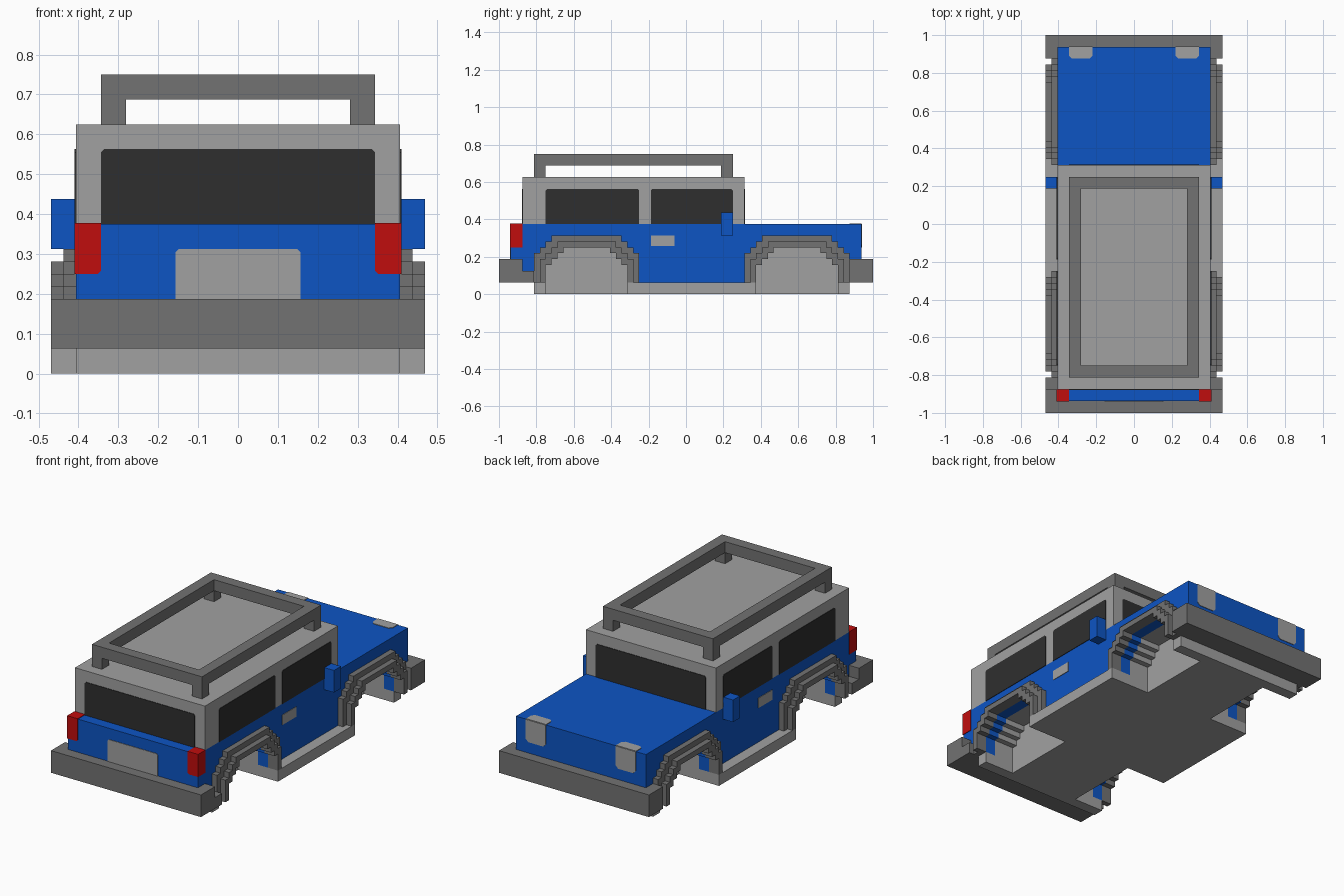
import bpy
import bmesh

if "Cube" in bpy.data.objects:
    bpy.data.objects.remove(bpy.data.objects["Cube"], do_unlink=True)

U = 1 / 32   # block size; all part sizes below are in blocks
THIN = 0.1   # thickness of painted plates, in blocks


def material(name, r, g, b):
    m = bpy.data.materials.new(name)
    m.use_nodes = True
    m.diffuse_color = (r, g, b, 1)
    m.node_tree.nodes["Principled BSDF"].inputs["Base Color"].default_value = (r, g, b, 1)
    return m


BLUE = material("body blue", 0.004, 0.09, 0.55)
GREY = material("light grey", 0.355, 0.355, 0.355)
DARK = material("trim grey", 0.17, 0.17, 0.17)
GLASS = material("dark glass", 0.028, 0.028, 0.028)
RED = material("lamp red", 0.53, 0.004, 0.004)


def prism(name, outline, axis, a, b, mat):
    """Extrude a 2D outline from a to b along the given axis."""
    place = {"x": lambda p, t: (t, p[0], p[1]),
             "y": lambda p, t: (p[0], t, p[1]),
             "z": lambda p, t: (p[0], p[1], t)}[axis]
    bm = bmesh.new()
    low, high = [[bm.verts.new([c * U for c in place(p, t)]) for p in outline] for t in (a, b)]
    bm.faces.new(low)
    bm.faces.new(high)
    n = len(outline)
    for i in range(n):
        j = (i + 1) % n
        bm.faces.new((low[i], low[j], high[j], high[i]))
    bmesh.ops.recalc_face_normals(bm, faces=bm.faces)
    mesh = bpy.data.meshes.new(name)
    bm.to_mesh(mesh)
    bm.free()
    mesh.materials.append(mat)
    ob = bpy.data.objects.new(name, mesh)
    bpy.context.collection.objects.link(ob)
    return ob


def rect(u0, u1, v0, v1):
    return [(u0, v0), (u1, v0), (u1, v1), (u0, v1)]


def box(name, x0, x1, y0, y1, z0, z1, mat):
    return prism(name, rect(x0, x1, y0, y1), "z", z0, z1, mat)


def clipped(u0, u1, v0, v1, c, top=True):
    """Rectangle with two clipped corners at the top or the bottom."""
    if top:
        return [(u0, v0), (u1, v0), (u1, v1 - c), (u1 - c, v1), (u0 + c, v1), (u0, v1 - c)]
    return [(u0 + c, v0), (u1 - c, v0), (u1, v0 + c), (u1, v1), (u0, v1), (u0, v0 + c)]


def arch(c, grow=0):
    """Stepped wheel arch, from the rear foot over to the front foot."""
    half = [(7 + grow, 2)]
    for i in range(4):
        half.append((7 + grow - i, 5 + grow + i))
        if i < 3:
            half.append((6 + grow - i, 5 + grow + i))
    return [(c - w, z) for w, z in half] + [(c + w, z) for w, z in reversed(half)]


REAR, FRONT = -17, 19   # wheel arch centres

# Chassis slab with wheel wells and sills
side = [(7, -24), (7, -10), (15, -10), (15, 12), (7, 12), (7, 26), (13, 26), (13, 28)]
side = [(13, -26), (13, -24)] + side
prism("chassis", side + [(-x, y) for x, y in reversed(side)], "z", 0, 2, GREY)
box("chassis_core", -7, 7, -28, 28, 2, 9, GREY)

# Body: hood and tail centre, end panels
box("body_top", -11, 11, -28, 28, 9, 12, BLUE)
box("tail_panel", -11, 11, -30, -28, 6, 12, BLUE)
box("nose_panel", -11, 11, 28, 30, 6, 12, BLUE)

lower = [(-28, 6), (-28, 4), (-26, 4), (-26, 2)] + arch(REAR) + arch(FRONT) + [(28, 2), (28, 6)]
shell = [(-30, 6)] + lower + [(30, 6), (30, 12), (-30, 12)]
liner = lower + [(28, 9), (-28, 9)]

# Cabin and glass
box("cabin", -13, 13, -28, 10, 12, 20, GREY)
pane = clipped(-11, 11, 12, 18, 0.25)
prism("rear_window", pane, "y", -28 - THIN, -28, GLASS)
prism("windshield", pane, "y", 10, 10 + THIN, GLASS)

# Bumpers and number plate panel
box("rear_bumper", -15, 15, -32, -28, 2, 6, DARK)
box("rear_bumper_step", -15, 15, -28, -26, 2, 4, DARK)
box("front_bumper", -15, 15, 28, 32, 2, 6, DARK)
prism("tail_plate", clipped(-5, 5, 6, 10, 0.25), "y", -30 - THIN, -30, GREY)

# Parts repeated on both sides
for s, tag in ((1, "left"), (-1, "right")):
    prism(tag + "_body_side", shell, "x", s * 11, s * 13, BLUE)
    prism(tag + "_well_liner", liner, "x", s * 7, s * 11, GREY)
    for c, end in ((REAR, "rear"), (FRONT, "front")):
        prism(f"{tag}_{end}_flare", arch(c, 1) + arch(c)[::-1], "x", s * 13, s * 15, DARK)
        prism(f"{tag}_{end}_flare_rim", arch(c, 2) + arch(c, 1)[::-1], "x", s * 13, s * 14, DARK)
    for y0, y1, end in ((-24, -8, "rear"), (-6, 8, "front")):
        prism(f"{tag}_{end}_side_window", clipped(y0, y1, 12, 18, 0.25),
              "x", s * 13, s * (13 + THIN), GLASS)
    box(tag + "_mirror", s * 13, s * 15, 6, 8, 10, 14, BLUE)
    prism(tag + "_door_handle", rect(-6, -2, 8.2, 10), "x", s * 13, s * (13 + THIN), GREY)
    lamp = [(s * 11.25, 8), (s * (13 + THIN), 8), (s * (13 + THIN), 12 + THIN),
            (s * 11, 12 + THIN), (s * 11, 8.25)]
    prism(tag + "_tail_lamp", lamp, "y", -30 - THIN, -28, RED)
    u0, u1 = sorted((s * 7, s * 11))
    prism(tag + "_headlamp", clipped(u0, u1, 8, 12, 0.5, False), "y", 30, 30 + THIN, GREY)
    prism(tag + "_headlamp_top", clipped(u0, u1, 28, 30, 0.5, False), "z", 12, 12 + THIN, GREY)

# Roof rack: rails and corner posts
for s, tag in ((1, "left"), (-1, "right")):
    box(tag + "_rack_rail", s * 9, s * 11, -26, 8, 22, 24, DARK)
    for y, end in ((-26, "rear"), (6, "front")):
        box(f"{tag}_{end}_rack_post", s * 9, s * 11, y, y + 2, 20, 22, DARK)
for y, end in ((-26, "rear"), (6, "front")):
    box(end + "_rack_rail", -9, 9, y, y + 2, 22, 24, DARK)
